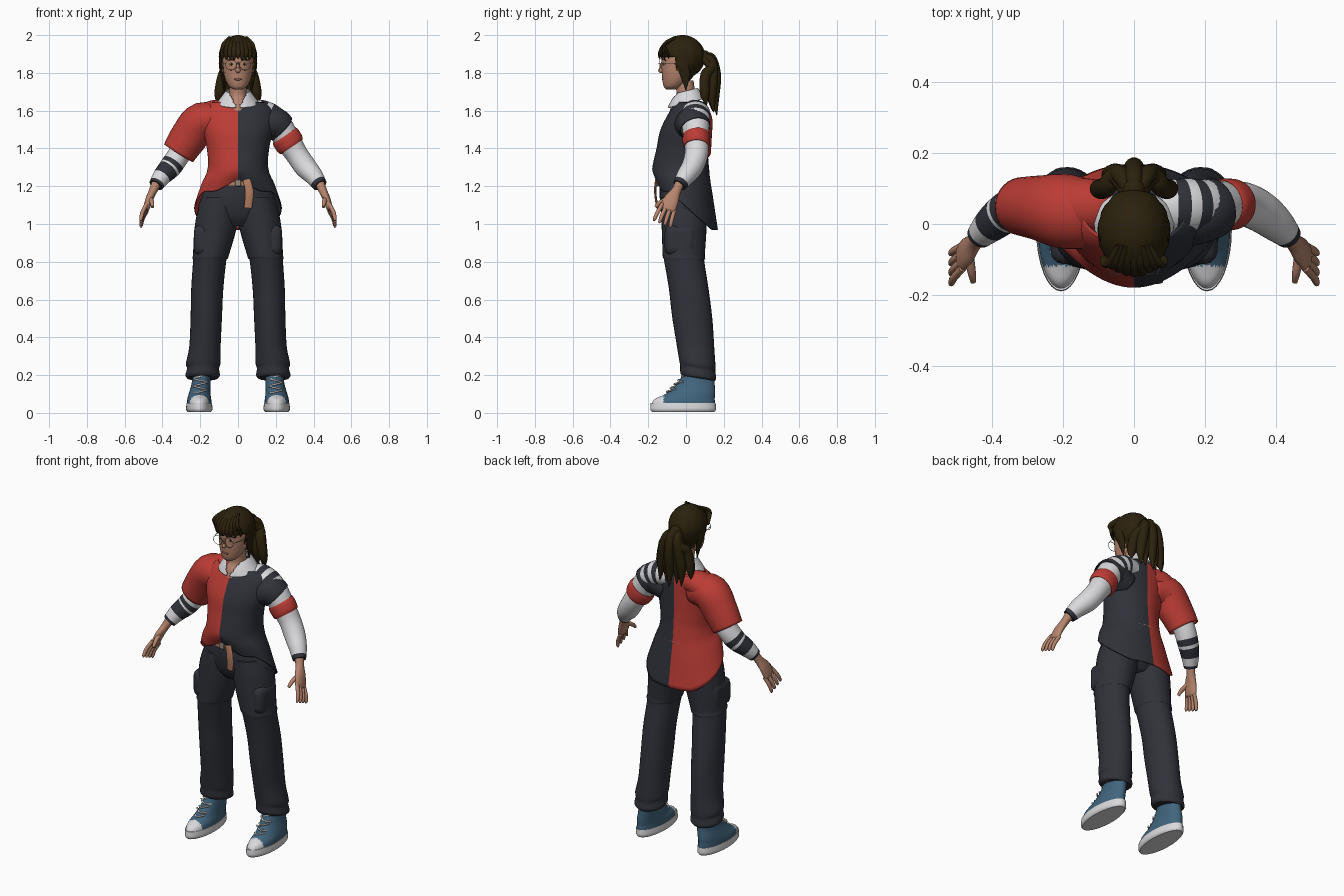
import bpy, bmesh, math
from mathutils import Vector, Matrix

if "Cube" in bpy.data.objects:
    bpy.data.objects.remove(bpy.data.objects["Cube"], do_unlink=True)

palette = {
    "red": (.5, .045, .035), "charcoal": (.03, .032, .042), "white": (.7, .7, .72),
    "skin": (.47, .235, .155), "hair": (.024, .0155, .004), "shoe_blue": (.053, .13, .205),
    "tan_leather": (.47, .21, .125), "lips": (.34, .13, .095), "metal": (.3, .25, .2),
}
materials = {}
for label, rgb in palette.items():
    material = bpy.data.materials.new(label)
    material.use_nodes = True
    material.diffuse_color = (*rgb, 1)
    material.node_tree.nodes["Principled BSDF"].inputs["Base Color"].default_value = (*rgb, 1)
    materials[label] = material


def finish(bm, name, colors, bend=None, keep=None, thickness=0):
    """Turn a bmesh into a smooth shaded object."""
    if bend:
        for vert in bm.verts:
            vert.co = bend(vert.co)
    if keep:
        unwanted = [f for f in bm.faces if not keep(f.calc_center_median())]
        bmesh.ops.delete(bm, geom=unwanted, context="FACES")
    bmesh.ops.recalc_face_normals(bm, faces=bm.faces[:])
    mesh = bpy.data.meshes.new(name)
    bm.to_mesh(mesh)
    bm.free()
    for color in colors:
        mesh.materials.append(materials[color])
    mesh.shade_smooth()
    mesh.set_sharp_from_angle(angle=math.radians(50))
    obj = bpy.data.objects.new(name, mesh)
    bpy.context.scene.collection.objects.link(obj)
    if thickness:
        shell = obj.modifiers.new("thickness", "SOLIDIFY")
        shell.thickness = thickness
        shell.offset = -1
    return obj


def spline(rows, steps):
    """Smooth curve through rows of x, y, z, half width, half depth."""
    padded = [rows[0], *rows, rows[-1]]
    result = []
    for p, q, r, s in zip(padded, padded[1:], padded[2:], padded[3:]):
        for step in range(steps):
            t = step / steps
            result.append([b + t / 2 * (c - a + t * (2*a - 5*b + 4*c - d + t * (3*b - a - 3*c + d)))
                           for a, b, c, d in zip(p, q, r, s)])
    return result + [list(rows[-1])]


def loft(name, rows, colors, rule=None, sides=32, steps=5, upright=False, cap=True, side=1, **extra):
    """Skin elliptical rings along a path; rule picks colour from position and station."""
    rings = spline([(row[0] * side, *row[1:]) for row in rows], steps)
    centers = [Vector(ring[:3]) for ring in rings]
    bm = bmesh.new()
    loops = []
    for i, ring in enumerate(rings):
        across, depth = Vector((1, 0, 0)), Vector((0, 1, 0))
        if not upright:
            along = (centers[min(i + 1, len(rings) - 1)] - centers[max(i - 1, 0)]).normalized()
            depth = (depth - along * depth.dot(along)).normalized()
            across = depth.cross(along)
        wide, deep = max(ring[3], .001), max(ring[4], .001)
        angles = [math.tau * k / sides for k in range(sides)]
        loops.append([bm.verts.new(centers[i] + across * wide * math.cos(a) + depth * deep * math.sin(a))
                      for a in angles])
    for i, (low, high) in enumerate(zip(loops, loops[1:])):
        for k in range(sides):
            n = (k + 1) % sides
            face = bm.faces.new((low[k], low[n], high[n], high[k]))
            if rule:
                face.material_index = rule(face.calc_center_median(), (i + .5) / steps)
    if cap:
        for end, station in ((loops[0], 0), (loops[-1], len(rows))):
            face = bm.faces.new(end)
            if rule:
                face.material_index = rule(face.calc_center_median(), station)
    return finish(bm, name, colors, **extra)


def ball(name, color, center, radii, **extra):
    bm = bmesh.new()
    shape = Matrix.Translation(center) @ Matrix.Diagonal((*radii, 1))
    bmesh.ops.create_uvsphere(bm, u_segments=40, v_segments=24, radius=1, matrix=shape)
    return finish(bm, name, [color], **extra)


def box(name, color, center, size, bevel):
    bm = bmesh.new()
    shape = Matrix.Translation(center) @ Matrix.Diagonal((*size, 1))
    bmesh.ops.create_cube(bm, size=1, matrix=shape)
    rounding = finish(bm, name, [color]).modifiers.new("rounding", "BEVEL")
    rounding.width, rounding.segments = bevel, 3


def tube(name, color, points, radius):
    return loft(name, [(*p, radius, radius) for p in points], [color], sides=8, steps=4)


# Two-tone shirt, its hem lifted at the buckle and long behind
def hem(co):
    weight = min(1, max(0, (1.3 - co.z) / .1))
    back = min(1, max(0, (co.y + .09) / .23))
    lift = .032 - .06 * min(1, abs(co.x) / .12)
    return Vector((co.x, co.y, co.z + weight * ((1 - back) * lift - .23 * back)))


loft("shirt", [(0, .025, 1.645, .14, .082), (0, .015, 1.6, .19, .1),
               (0, -.01, 1.5, .185, .125), (0, -.02, 1.4, .165, .136), (0, -.028, 1.3, .16, .15),
               (0, -.014, 1.25, .195, .158), (0, .01, 1.2, .232, .159)],
     ["red", "charcoal"], lambda c, u: int(c.x > 0), upright=True, cap=False,
     sides=64, bend=hem, thickness=.006)
loft("red_sleeve", [(-.09, .02, 1.53, .085, .09), (-.19, .035, 1.545, .1, .105),
                    (-.26, .045, 1.46, .1, .092), (-.315, .05, 1.375, .09, .082)],
     ["red"], cap=False, thickness=.006)
loft("dark_sleeve", [(.1, .02, 1.5, .08, .09), (.185, .035, 1.535, .085, .09),
                     (.228, .048, 1.505, .081, .083)], ["charcoal"], cap=False, thickness=.006)

# Striped undershirt arms
arm = [(.06, .05, 1.59, .06, .065), (.13, .05, 1.585, .07, .078), (.2, .05, 1.54, .072, .075),
       (.265, .055, 1.44, .068, .065), (.31, .055, 1.37, .06, .062), (.355, .035, 1.305, .059, .058),
       (.4, 0, 1.255, .05, .05), (.435, -.035, 1.205, .038, .036)]


def left_stripes(c, u):
    return int(.8 < u < 1.1 or 1.4 < u < 1.7 or u > 6.6)


def right_stripes(c, u):
    return 2 if u < 3 else int(4.7 < u < 5.1 or 5.3 < u < 6.1 or u > 6.7)


loft("left_arm", arm, ["white", "charcoal"], left_stripes, steps=10)
loft("right_arm", arm, ["white", "charcoal", "red"], right_stripes, steps=10, side=-1)
loft("red_arm_band", [(.245, .054, 1.47, .072, .07), (.255, .055, 1.455, .079, .073),
                      (.275, .055, 1.423, .077, .072), (.285, .055, 1.408, .069, .066)], ["red"])

# Neck, collar and throat
loft("neck", [(0, -.012, 1.58, .075, .078), (0, -.008, 1.64, .06, .066), (0, 0, 1.68, .046, .05),
              (0, -.01, 1.76, .045, .05)], ["skin"], upright=True)
loft("collar", [(0, 0, 1.64, .112, .096), (0, 0, 1.67, .09, .084), (0, 0, 1.705, .064, .062)],
     ["white"], upright=True, cap=False, sides=64, thickness=.006,
     bend=lambda co: co + Vector((0, 0, .25 * co.y)),
     keep=lambda c: c.y > 0 or abs(c.x) > (c.z - 1.605) * .55)

# Trousers and belt
loft("trouser_hips", [(0, -.012, 1.24, .15, .125), (0, -.012, 1.15, .19, .128), (0, -.01, 1.08, .212, .118),
                      (0, -.01, 1.03, .18, .1), (0, -.01, .99, .1, .07)], ["charcoal"], upright=True)
loft("belt", [(0, -.012, 1.2, .166, .141), (0, -.012, 1.235, .16, .141)], ["tan_leather"], upright=True)
loft("belt_tail", [(.045, -.158, 1.235, .02, .006), (.06, -.163, 1.17, .022, .006),
                   (.053, -.152, 1.085, .021, .006)], ["tan_leather"], sides=12)
box("buckle", "metal", (.0, -.154, 1.217), (.03, .012, .036), .004)

for side, prefix in ((1, "left"), (-1, "right")):
    loft(prefix + "_trouser_leg",
         [(.095, -.01, 1.14, .092, .122), (.108, -.01, 1.06, .108, .122), (.122, -.01, .96, .11, .118),
          (.142, -.012, .84, .096, .112), (.148, -.01, .815, .094, .112), (.15, -.01, .803, .088, .107),
          (.163, .015, .65, .085, .106), (.168, .033, .5, .083, .107), (.175, .05, .35, .083, .1),
          (.184, .06, .265, .091, .096), (.185, .062, .235, .085, .093), (.187, .065, .2, .091, .095),
          (.187, .065, .185, .082, .088)], ["charcoal"], upright=True, side=side,
         bend=lambda co: co - Vector((0, 0, .2 * (co.y - .06) * max(0, 1 - co.z))))
    box(prefix + "_cargo_pocket", "charcoal", (side * .184, -.03, .915), (.1, .165, .16), .035)

    # High-top shoes
    loft(prefix + "_sole", [(.205, -.015, .006, .062, .166), (.205, -.015, .02, .07, .174),
                            (.205, -.015, .052, .067, .172)], ["white"], upright=True, side=side)
    loft(prefix + "_shoe", [(.205, -.014, .05, .065, .168), (.205, -.005, .075, .063, .157),
                            (.203, .027, .105, .057, .127), (.196, .054, .155, .05, .098),
                            (.19, .073, .23, .047, .078)], ["shoe_blue", "white"],
         lambda c, u: int(c.y < -.118), upright=True, side=side, sides=96, steps=8)
    for i in range(5):
        lace_y, lace_z, slant = -.09 + i * .02, .112 + i * .02, (-1) ** i * .008
        tube(prefix + "_lace", "white", [(side * .2 + s * .033, lace_y - .012 + abs(s) * .026,
                                          lace_z + s * slant) for s in (-1, 0, 1)], .005)

    # Hands
    loft(prefix + "_palm", [(.432, -.033, 1.215, .026, .026), (.45, -.052, 1.175, .022, .026),
                            (.47, -.077, 1.13, .02, .04), (.484, -.095, 1.085, .017, .042),
                            (.488, -.1, 1.07, .01, .035)], ["skin"], side=side, sides=20)
    for i in range(4):
        s = i - 1.5
        loft(prefix + "_finger", [(.482, -.093 - s * .021, 1.09 + s * .012, .011, .011),
                                  (.505, -.112 - s * .025, 1.045 + s * .012, .011, .011),
                                  (.513, -.124 - s * .028, 1.01 + s * .012, .009, .009),
                                  (.511, -.128 - s * .029, .999 + s * .012, .003, .003)],
             ["skin"], side=side, sides=12)
    loft(prefix + "_thumb", [(.466, -.08, 1.14, .015, .015), (.456, -.135, 1.115, .012, .012),
                             (.452, -.162, 1.09, .008, .008)], ["skin"], side=side, sides=12)

    # Eyes, brows, ears and glasses
    ball(prefix + "_eye", "white", (side * .034, -.114, 1.846), (.015, .008, .006))
    ball(prefix + "_iris", "hair", (side * .034, -.12, 1.846), (.006, .004, .006))
    ball(prefix + "_ear", "skin", (side * .079, -.03, 1.83), (.01, .016, .028))
    tube(prefix + "_brow", "hair", [(side * .015, -.128, 1.868), (side * .035, -.122, 1.873),
                                    (side * .055, -.107, 1.866)], .003)
    circle = [math.tau * k / 12 for k in range(13)]
    tube(prefix + "_lens_rim", "metal", [(side * .037 + .029 * math.sin(a), -.141,
                                          1.842 + .027 * math.cos(a)) for a in circle], .0015)
    tube(prefix + "_temple", "metal", [(side * .066, -.141, 1.848), (side * .083, -.08, 1.848),
                                       (side * .084, -.02, 1.848)], .0015)

    # Locks framing the face
    loft(prefix + "_side_lock", [(.084, -.035, 1.92, .012, .03), (.092, -.02, 1.85, .01, .03),
                                 (.083, -.005, 1.79, .01, .026), (.074, 0, 1.71, .002, .003)],
         ["hair"], side=side, sides=14)

tube("bridge", "metal", [(-.01, -.142, 1.846), (0, -.144, 1.85), (.01, -.142, 1.846)], .0015)

# Head
loft("head", [(0, -.08, 1.712, .022, .025), (0, -.067, 1.73, .048, .052), (0, -.046, 1.775, .07, .08),
              (0, -.03, 1.84, .08, .1), (0, -.022, 1.9, .08, .104), (0, -.02, 1.96, .055, .07)],
     ["skin", "hair"], lambda c, u: int(c.y > 0 and c.z > 1.74), upright=True)
ball("nose", "skin", (0, -.13, 1.813), (.013, .017, .014))
ball("nose_ridge", "skin", (0, -.124, 1.833), (.009, .014, .028))
ball("mouth", "lips", (0, -.121, 1.766), (.022, .007, .006))


# Hair cap with combed ripples, fringe and ponytail
def ripple(co):
    middle = Vector((0, -.02, 1.885))
    offset = co - middle
    angle = math.atan2(offset.y, offset.x)
    return middle + offset * (1 + .015 * math.sin(angle * 13) * (1 - abs(offset.z) * 7))


ball("hair_cap", "hair", (0, -.02, 1.885), (.102, .12, .115), bend=ripple,
     keep=lambda c: c.z > (1.88 if c.y < -.05 else 1.785), thickness=.008)
for k in range(-4, 5):
    drop = .004 * (k % 2)
    loft("fringe_strand", [(k * .01, -.06, 1.983, .014, .008), (k * .018, -.115, 1.95, .015, .009),
                           (k * .0205, -.141 + .0028 * k * k, 1.905, .014, .007),
                           (k * .0205, -.14 + .003 * k * k, 1.876 - drop, .005, .003)],
         ["hair"], sides=12)
ball("hair_tie", "hair", (0, .095, 1.885), (.034, .035, .035))
for k in range(-3, 4):
    inward = .018 * (k % 2) + .004 * k * k
    loft("ponytail_strand", [(k * .006, .085, 1.885, .02, .02), (k * .017, .135, 1.88 - inward, .026, .024),
                             (k * .026, .158 - inward, 1.79, .028, .028),
                             (k * .033, .153 - inward, 1.69, .026, .026),
                             (k * .036, .163 - inward, 1.575 + inward, .002, .002)],
         ["hair"], sides=14)
